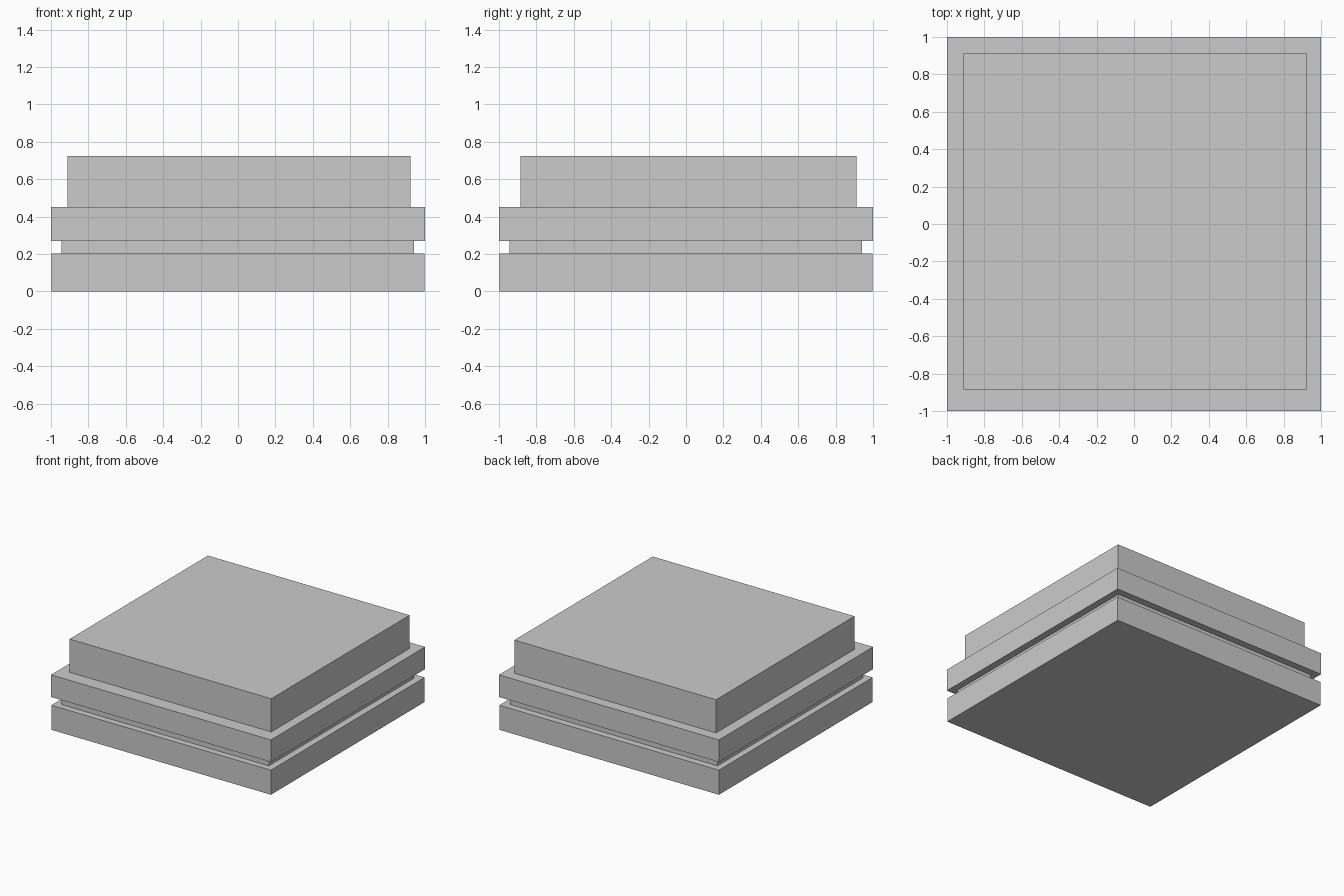
import bpy

if "Cube" in bpy.data.objects:
    bpy.data.objects.remove(bpy.data.objects["Cube"])


def slab(name, x, y, z):
    """Axis-aligned box from its (min, max) extents."""
    lo, hi = zip(x, y, z)
    bpy.ops.mesh.primitive_cube_add(size=1, location=[(a + b) / 2 for a, b in zip(lo, hi)])
    ob = bpy.context.object
    ob.name = ob.data.name = name
    ob.scale = [b - a for a, b in zip(lo, hi)]
    bpy.ops.object.transform_apply(location=False, rotation=False, scale=True)
    return ob


# Stacked tiers, bottom to top
slab("base_slab", (-0.998, 0.998), (-0.998, 0.998), (0.0, 0.202))
slab("recessed_neck", (-0.945, 0.942), (-0.945, 0.942), (0.202, 0.27))
slab("middle_slab", (-1.0, 1.0), (-1.0, 1.0), (0.27, 0.452))

# Top block sits slightly off centre
slab("top_block", (-0.912, 0.921), (-0.884, 0.912), (0.452, 0.725))
